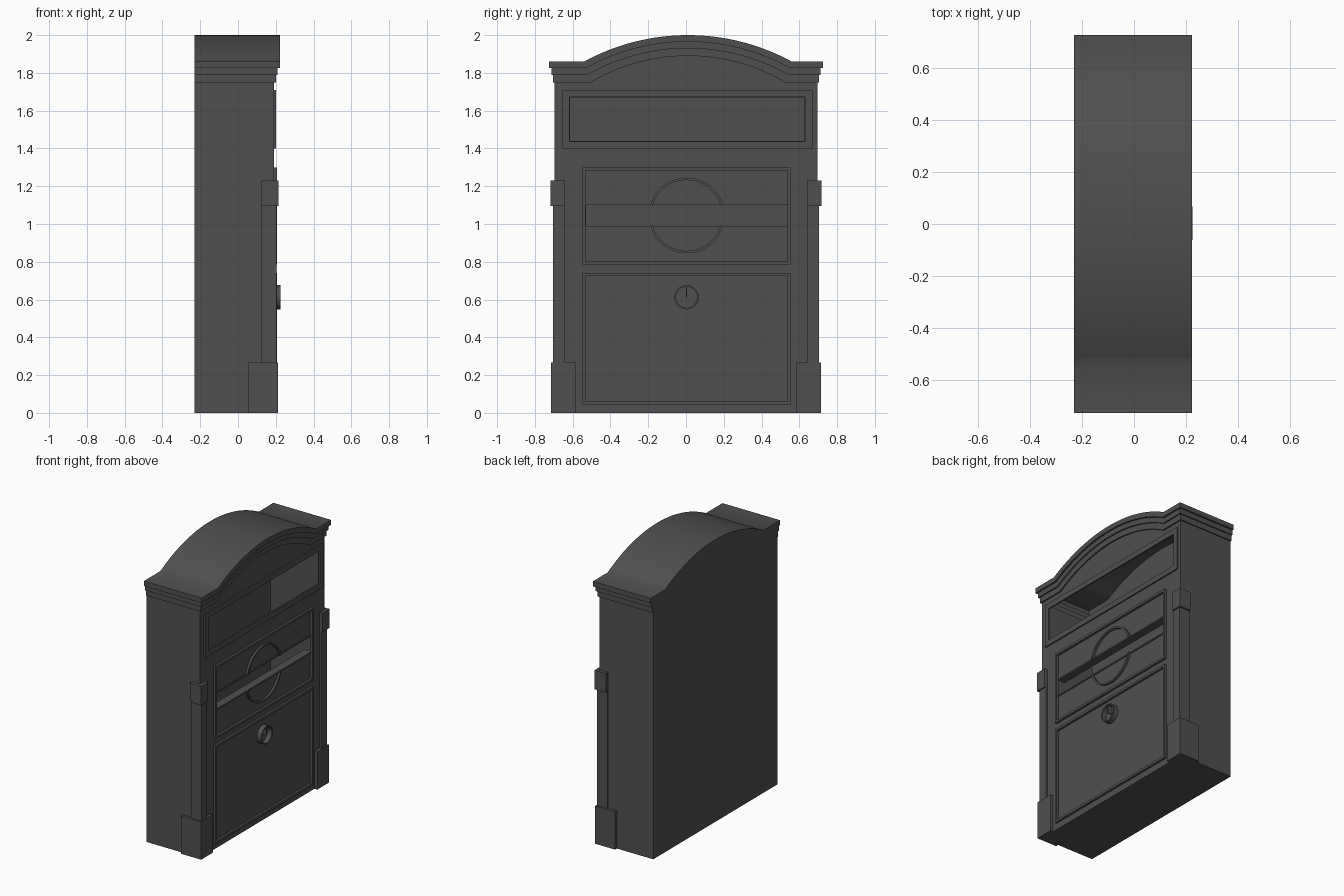
import bpy, bmesh, math

if "Cube" in bpy.data.objects:
    bpy.data.objects.remove(bpy.data.objects["Cube"], do_unlink=True)

paint = bpy.data.materials.new("dark_grey_paint")
paint.use_nodes = True
GREY = (0.08, 0.08, 0.08, 1)
paint.diffuse_color = GREY
paint.node_tree.nodes["Principled BSDF"].inputs["Base Color"].default_value = GREY

BACK, FRONT = -0.23, 0.19


class Part:
    """Collects faces from points, sharing vertices that coincide."""

    def __init__(self, name):
        self.name, self.bm, self.verts = name, bmesh.new(), {}

    def face(self, points):
        loop = []
        for p in points:
            key = tuple(round(c, 4) for c in p)
            if key not in self.verts:
                self.verts[key] = self.bm.verts.new(key)
            if self.verts[key] not in loop:
                loop.append(self.verts[key])
        if len(loop) > 2:
            self.bm.faces.new(loop)

    def finish(self, smooth=False):
        bmesh.ops.recalc_face_normals(self.bm, faces=self.bm.faces)
        mesh = bpy.data.meshes.new(self.name)
        self.bm.to_mesh(mesh)
        self.bm.free()
        obj = bpy.data.objects.new(self.name, mesh)
        bpy.context.collection.objects.link(obj)
        mesh.materials.append(paint)
        if smooth:
            bpy.ops.object.select_all(action='DESELECT')
            obj.select_set(True)
            bpy.context.view_layer.objects.active = obj
            bpy.ops.object.shade_smooth_by_angle()
        return obj


def box(name, x0, x1, y0, y1, z0, z1):
    part = Part(name)
    ring = [(y0, z0), (y1, z0), (y1, z1), (y0, z1)]
    for x in (x0, x1):
        part.face([(x, y, z) for y, z in ring])
    for i in range(4):
        a, b = ring[i - 1], ring[i]
        part.face([(x0, *a), (x0, *b), (x1, *b), (x1, *a)])
    return part.finish()


def band(name, outer, inner, x0, x1, closed=True, smooth=False):
    """Flat raised strip between two matching outlines in the y-z plane."""
    part = Part(name)
    n = len(outer)
    for i in range(n if closed else n - 1):
        j = (i + 1) % n
        a, b, c, d = outer[i], outer[j], inner[j], inner[i]
        for x in (x0, x1):
            part.face([(x, *p) for p in (a, b, c, d)])
        for p, q in ((a, b), (d, c)):
            part.face([(x0, *p), (x0, *q), (x1, *q), (x1, *p)])
    if not closed:
        for i in (0, n - 1):
            part.face([(x0, *outer[i]), (x1, *outer[i]), (x1, *inner[i]), (x0, *inner[i])])
    return part.finish(smooth)


def rect(y0, y1, z0, z1, inset=0):
    return [(y0 + inset, z0 + inset), (y1 - inset, z0 + inset),
            (y1 - inset, z1 - inset), (y0 + inset, z1 - inset)]


def circle(r, cz, a0, a1, n, cy=0.003):
    return [(cy + r * math.cos(a0 + (a1 - a0) * i / n),
             cz + r * math.sin(a0 + (a1 - a0) * i / n)) for i in range(n + 1)]


# Hollow case: arched cornice in three steps, swept from back to front
def rail(x, y, base, half, rise=0.14, steps=32):
    radius = (half * half + rise * rise) / (2 * rise)
    sweep = math.asin(half / radius)
    pts = [(BACK, -y, base), (x, -y, base)]
    for i in range(steps + 1):
        a = sweep * (2 * i / steps - 1)
        pts.append((x, 0.01 + radius * math.sin(a),
                    base + rise - radius * (1 - math.cos(a))))
    return pts + [(x, y, base), (BACK, y, base)]


curves = [(1.86, 0.55), (1.825, 0.54), (1.79, 0.53), (1.75, 0.515)]
tiers = [(0.222, 0.725), (0.21, 0.713), (0.2, 0.704), (FRONT, 0.695)]
rails = [rail(BACK, tiers[0][1], *curves[0]), rail(*tiers[0], *curves[0])]
for k in range(3):
    rails += [rail(*tiers[k], *curves[k + 1]), rail(*tiers[k + 1], *curves[k + 1])]
case = Part("case")
for lower, upper in zip(rails[1:], rails):
    for i in range(len(upper) - 1):
        case.face([upper[i], upper[i + 1], lower[i + 1], lower[i]])

# Case front with the window and slot left open
W = tiers[-1][1]
ys = [-W, -0.615, -0.53, 0.545, 0.625, W]
zs = [0, 0.99, 1.10, 1.44, 1.67, 1.70]
for i in range(5):
    for j in range(5):
        window = j == 3 and 0 < i < 4
        slot = j == 1 and i == 2
        if not (window or slot):
            case.face([(FRONT, y, z) for y, z in rect(ys[i], ys[i + 1], zs[j], zs[j + 1])])
case.face(rails[-1][1:-1] + [(FRONT, y, zs[-1]) for y in reversed(ys)])

# Case sides, base and back
side_z = zs + [curves[-1][0]]
for y in (-W, W):
    for a, b in zip(side_z, side_z[1:]):
        case.face([(BACK, y, a), (FRONT, y, a), (FRONT, y, b), (BACK, y, b)])
case.face([(BACK, W, 0), (BACK, -W, 0)] + [(FRONT, y, 0) for y in ys])
case.face([(BACK, -W, z) for z in zs] + [r[0] for r in reversed(rails)] + rails[0]
          + [r[-1] for r in rails] + [(BACK, W, z) for z in reversed(zs)])
case.finish(smooth=True)

# Raised frames around the window, the slot panel and the door
for name, area, width, top in (
        ("window_frame", (-0.655, 0.67, 1.40, 1.71), 0.038, 0.2),
        ("slot_panel_frame", (-0.547, 0.553, 0.785, 1.30), 0.016, 0.206),
        ("door_frame", (-0.547, 0.553, 0.045, 0.74), 0.016, 0.206)):
    band(name, rect(*area), rect(*area, width), FRONT, top)

# Slot lips running into the case
for name, z0, z1 in (("slot_lower_lip", 0.98, 0.99), ("slot_upper_lip", 1.10, 1.11)):
    box(name, 0.14, 0.197, ys[2], ys[3], z0, z1)

# Ring around the slot, broken where the slot passes
gap = math.asin(0.055 / 0.2)
for name, start in (("upper_ring", 0), ("lower_ring", math.pi)):
    a0, a1 = start + gap, start + math.pi - gap
    band(name, circle(0.2, 1.045, a0, a1, 24), circle(0.187, 1.045, a0, a1, 24),
         FRONT, 0.205, closed=False, smooth=True)

# Door lock: open cup with an upright key fin
full = 2 * math.pi
band("lock_cup", circle(0.064, 0.612, 0, full, 32)[:-1],
     circle(0.056, 0.612, 0, full, 32)[:-1], FRONT, 0.225, smooth=True)
box("lock_fin", FRONT, 0.222, 0, 0.006, 0.612, 0.67)

# Corner pilasters on both sides
for side, s in (("left", 1), ("right", -1)):
    for name, x0, x1, y0, y1, z0, z1 in (
            ("base", 0.055, 0.212, 0.585, 0.715, 0, 0.268),
            ("shaft", 0.125, 0.205, 0.64, 0.703, 0.268, 1.095),
            ("capital", 0.125, 0.214, 0.64, 0.718, 1.095, 1.23)):
        box(f"{side}_pilaster_{name}", x0, x1, min(s * y0, s * y1),
            max(s * y0, s * y1), z0, z1)
